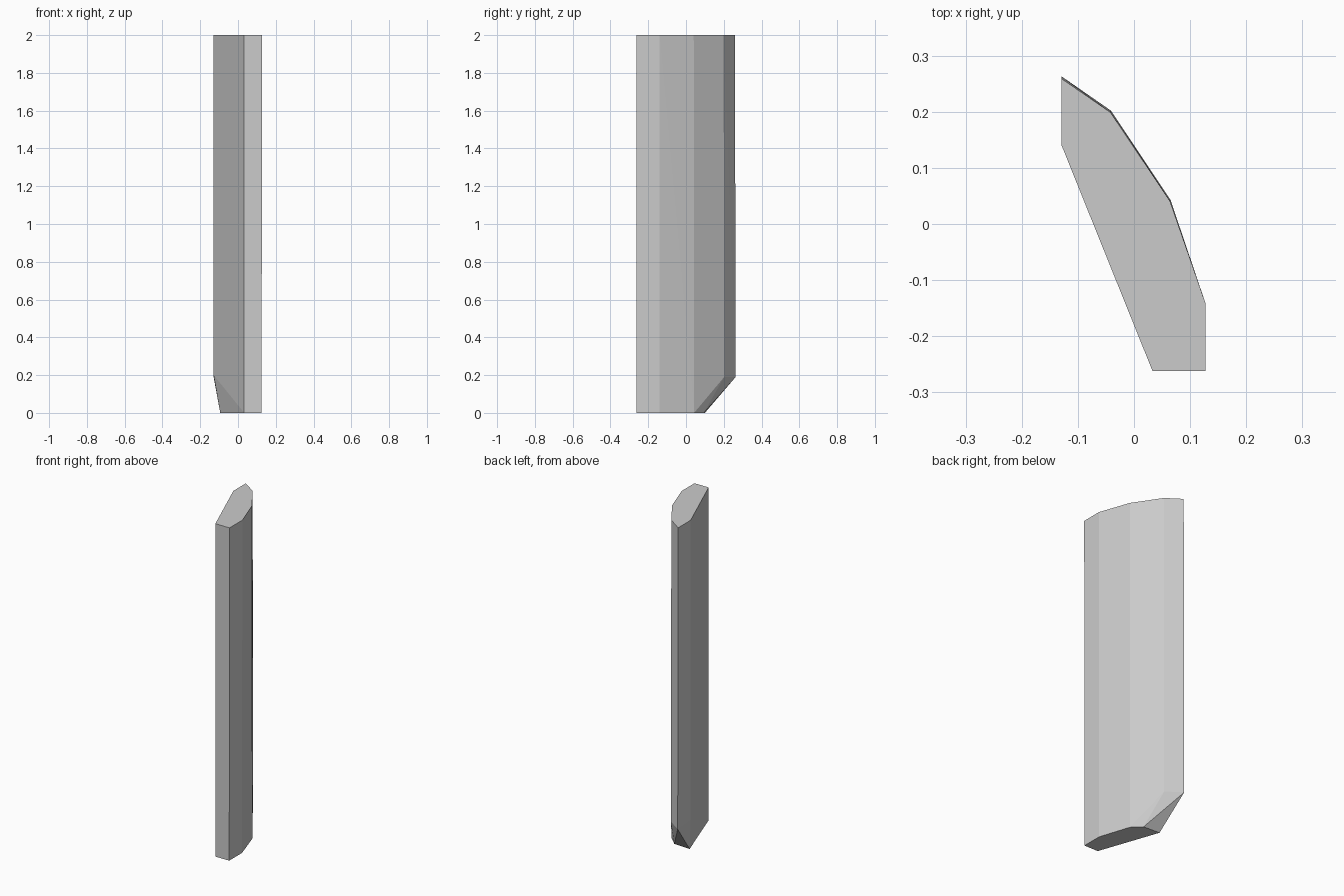
import bpy
import bmesh

if "Cube" in bpy.data.objects:
    bpy.data.objects.remove(bpy.data.objects["Cube"])

# Outline of the plank, seen from above: top ring
top = [(-0.129, 0.259), (-0.042, 0.199), (0.064, 0.041), (0.127, -0.14),
       (0.127, -0.262), (0.033, -0.262), (-0.129, 0.14)]

# Lower ring: two back corners and the left corner stop at the chamfer
low = [(-0.129, 0.263, 0.19), (-0.041, 0.202, 0.19), (0.065, 0.043, 0),
       (0.125, -0.14, 0), (0.125, -0.262, 0), (0.033, -0.262, 0),
       (-0.129, 0.14, 0.2)]

# Foot of the broken-off back corner
foot = [(-0.094, 0.10, 0), (0.012, 0.094, 0)]

# Convex solid through the rings, with flat facets merged
bm = bmesh.new()
for x, y in top:
    bm.verts.new((x, y, 2))
for p in low + foot:
    bm.verts.new(p)
bmesh.ops.convex_hull(bm, input=bm.verts[:])
bmesh.ops.dissolve_limit(bm, angle_limit=0.002, verts=bm.verts[:], edges=bm.edges[:])
bmesh.ops.recalc_face_normals(bm, faces=bm.faces[:])

mesh = bpy.data.meshes.new("stone_slab")
bm.to_mesh(mesh)
bm.free()
slab = bpy.data.objects.new("stone_slab", mesh)
bpy.context.collection.objects.link(slab)
